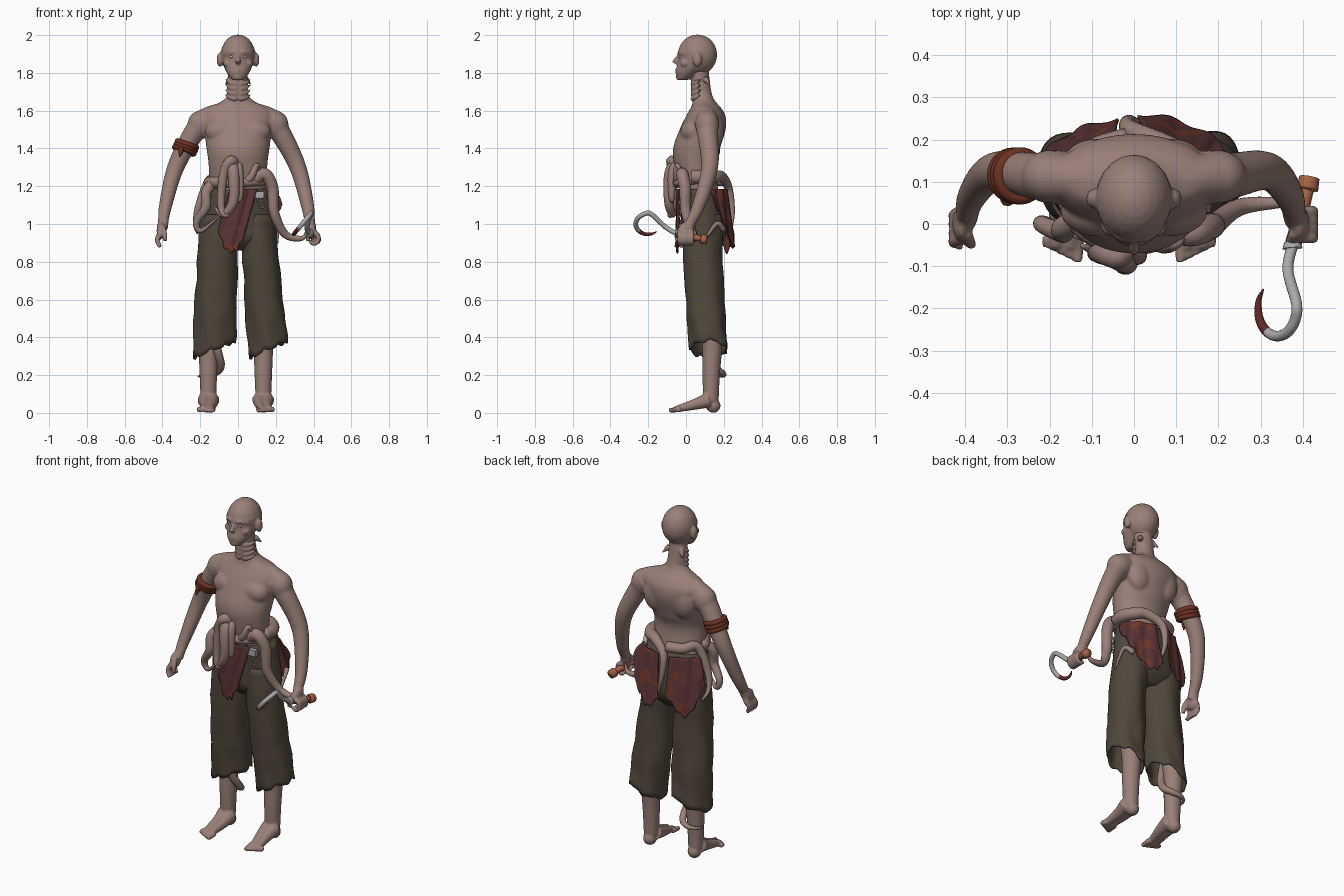
import bpy, bmesh, math
from mathutils import Vector, Matrix, noise

if "Cube" in bpy.data.objects:
    bpy.data.objects.remove(bpy.data.objects["Cube"])


def material(name, *rgb):
    mat = bpy.data.materials.new(name)
    mat.use_nodes = True
    mat.diffuse_color = (*rgb, 1)
    shader = next(n for n in mat.node_tree.nodes if n.type == "BSDF_PRINCIPLED")
    shader.inputs["Base Color"].default_value = (*rgb, 1)
    return mat


SKIN = material("skin", .32, .215, .187)
OLIVE = material("olive cloth", .079, .063, .043)
MAROON = material("maroon cloth", .105, .034, .036)
RUST = material("rust stain", .17, .04, .023)
LEATHER = material("red leather", .15, .032, .016)
STEEL = material("steel", .4, .4, .41)
WOOD = material("orange wood", .38, .125, .062)
BLOOD = material("dried blood", .12, .022, .022)
EYE = material("eye", .42, .38, .34)


def smooth_path(points, steps=6):
    """Smooth curve through points of any dimension."""
    p = [Vector(q) for q in points]
    p = [p[0] * 2 - p[1]] + p + [p[-1] * 2 - p[-2]]
    path = []
    for before, start, end, after in zip(p, p[1:], p[2:], p[3:]):
        leave, arrive = (end - before) / 2, (after - start) / 2
        for i in range(steps):
            t = i / steps
            ease = t * t * (3 - 2 * t)
            path.append(start.lerp(end, ease) + leave * t * (1 - t) ** 2 - arrive * t * t * (1 - t))
    return path + [p[-2]]


def circle(sides):
    return [(math.cos(math.tau * i / sides), math.sin(math.tau * i / sides)) for i in range(sides)]


def loft(bm, rings, cap=True):
    loops = [[bm.verts.new(co) for co in ring] for ring in rings]
    for low, high in zip(loops, loops[1:]):
        for i in range(len(low)):
            bm.faces.new((low[i - 1], low[i], high[i], high[i - 1]))
    if cap:
        bm.faces.new(loops[0][::-1])
        bm.faces.new(loops[-1])


def stack(bm, *levels, cap=True):
    """Horizontal ellipses given as height, centre y, half width, half depth."""
    loft(bm, [[(w * c, y + d * s, z) for c, s in circle(48)]
              for z, y, w, d in smooth_path(levels)], cap)


def tube(bm, thick, thin, *points, taper=1, sides=16):
    """Round tube whose radius runs from thick to thin along the points."""
    path = smooth_path(points)
    last = len(path) - 1
    rings, side, old_axis = [], None, None
    for i, centre in enumerate(path):
        axis = (path[min(i + 1, last)] - path[max(i - 1, 0)]).normalized()
        if side is None:
            side = axis.orthogonal().normalized()
        else:
            side = old_axis.rotation_difference(axis) @ side
        old_axis, up = axis, axis.cross(side)
        radius = thick + (thin - thick) * (i / last) ** taper
        rings.append([centre + (side * c + up * s) * radius for c, s in circle(sides)])
    loft(bm, rings)


def ball(bm, centre, radii):
    bmesh.ops.create_uvsphere(bm, u_segments=20, v_segments=14, radius=1,
                              matrix=Matrix.Translation(centre) @ Matrix.Diagonal((*radii, 1)))


def finish(bm, name, *mats, fuse=0, cloth=0):
    bmesh.ops.recalc_face_normals(bm, faces=bm.faces)
    mesh = bpy.data.meshes.new(name)
    bm.to_mesh(mesh)
    bm.free()
    for mat in mats:
        mesh.materials.append(mat)
    mesh.shade_smooth()
    obj = bpy.data.objects.new(name, mesh)
    bpy.context.collection.objects.link(obj)
    if fuse:
        remesh = obj.modifiers.new("fuse", "REMESH")
        remesh.mode, remesh.voxel_size, remesh.use_smooth_shade = "VOXEL", .006, True
        soften = obj.modifiers.new("soften", "SMOOTH")
        soften.iterations = fuse
    if cloth:
        obj.modifiers.new("cloth", "SOLIDIFY").thickness = cloth
    return obj


# Torso, shoulders and arms
bm = bmesh.new()
stack(bm, (1.08, .09, .15, .1), (1.3, .047, .155, .107), (1.4, .056, .167, .124), (1.5, .088, .18, .122),
      (1.57, .105, .195, .105), (1.615, .105, .165, .08), (1.645, .097, .095, .062), (1.69, .085, .054, .052),
      (1.82, .07, .05, .045))
for s, k in ((-1, -1), (1, .96)):
    ball(bm, (s * .085, .03, 1.49), (.09, .06, .065))
    ball(bm, (s * .09, .15, 1.5), (.075, .053, .1))
    ball(bm, (s * .2, .112, 1.525), (.068, .064, .075))
    tube(bm, .045, .06, (s * .06, .1, 1.605), (s * .14, .108, 1.575), (s * .2, .112, 1.54))
    tube(bm, .066, .025, (s * .17, .11, 1.545), (k * .235, .114, 1.48), (k * .33, .125, 1.3),
         (k * .383, .068, 1.1), (k * .4, .01, .98), sides=20)
finish(bm, "torso_and_arms", SKIN, fuse=16)

# Head, face and ragged neck folds
bm = bmesh.new()
tube(bm, .053, .047, (-.005, .085, 1.66), (-.005, .07, 1.83))
ball(bm, (0, .061, 1.896), (.091, .104, .107))
stack(bm, (1.762, -.02, .028, .028), (1.775, -.01, .042, .04), (1.81, .012, .065, .066),
      (1.86, .046, .083, .089), (1.92, .06, .09, .101))
tube(bm, .008, .015, (0, -.038, 1.895), (0, -.062, 1.852))
ball(bm, (0, -.03, 1.779), (.03, .024, .018))
ball(bm, (0, -.033, 1.815), (.036, .02, .02))
for s in (-1, 1):
    tube(bm, .007, .004, (0, -.052, 1.812 + s * .007), (s * .028, -.036, 1.811))
    tube(bm, .008, .009, (0, -.038, 1.905), (s * .035, -.032, 1.909), (s * .068, 0, 1.9))
    ball(bm, (s * .052, -.003, 1.85), (.027, .027, .022))
    ball(bm, (s * .096, .06, 1.87), (.017, .024, .038))
    for k in range(4):
        z = 1.66 + k * .027
        tube(bm, .014, .004, (s * .01, .035, z), (s * .045, .05, z + .008), (s * .066, .08, z + .025))
    tube(bm, .018, .002, (s * .04, .1, 1.77), (s * .07, .13, 1.735))
finish(bm, "head_and_neck", SKIN, fuse=3)

# Hands: relaxed right fingers, left fingers curled round the grip
bm = bmesh.new()
for k in (-1, .96):
    tube(bm, .026, .03, (k * .391, .035, 1.03), (k * .402, .01, .975))
    ball(bm, (k * .408, 0, .965), (.023, .042, .046))
    tube(bm, .015, .011, (k * .398, -.02, .985), (k * .388, -.045, .945), (k * .385, -.047, .91))
for i in range(4):
    y = .03 - .021 * i
    tube(bm, .015, .011, (-.412, y, .95), (-.428, y - .01, .915), (-.412, y - .018, .878))
    tube(bm, .014, .011, *[(.402 + .024 * math.cos(a), y, .925 + .03 * math.sin(a))
                           for a in (1.7, .6, -.5, -1.6, -2.5)])
finish(bm, "hands", SKIN, fuse=3)

# Eyes
bm = bmesh.new()
for s in (-1, 1):
    ball(bm, (s * .033, -.025, 1.885), (.014, .014, .008))
finish(bm, "eyes", EYE)

# Legs, feet and toes
bm = bmesh.new()
for s, x in ((-1, -.157), (1, .134)):
    tube(bm, .064, .041, (x, .12, .52), (x, .138, .36), (x, .133, .2), (x, .132, .06), taper=.7)
    ball(bm, (x, .145, .038), (.037, .038, .038))
    for side in (-1, 1):
        edge = x + side * .017
        tube(bm, .042, .017, (edge, .125, .07), (edge, .05, .046), (edge + s * .012, -.055, .019))
    for i in range(5):
        toe = x + s * (.012 + (i - 2) * .018)
        tube(bm, .015, .012, (toe, -.03, .02), (toe, .009 * i - .09, .013))
finish(bm, "legs_and_feet", SKIN, fuse=4)

# Trouser seat
bm = bmesh.new()
stack(bm, (1.185, .083, .18, .115), (1, .096, .202, .12), (.92, .094, .2, .11), (.86, .095, .13, .06))
finish(bm, "trouser_seat", OLIVE)

# Trouser legs with folds and slanted, torn hems
for name, s, spread, width in (("right_trouser_leg", -1, .035, 1.06), ("left_trouser_leg", 1, .085, .96)):
    bm = bmesh.new()
    stack(bm, (1.05, .09, .097, .1), (.8, .09, .103, .106), (.5, .108, .107, .101), (.335, .122, .109, .1), cap=False)
    for v in bm.verts:
        x, y, z = v.co
        a = math.atan2(y - .11, x)
        low = max(0, (.62 - z) / .28)
        fold = .004 * math.sin(a * 5 + z * 9) * min(1, low + .3) + .01 * noise.noise(v.co * 9)
        v.co.x = x * width + s * (.1 + spread * (1.05 - z)) + fold * math.cos(a)
        v.co.y += fold * math.sin(a)
        v.co.z += low * (.4 * x + .008 * math.sin(a * 6) + .003 * math.sin(a * 13))
    finish(bm, name, OLIVE, cloth=.008)


def hip_cloth(name, start, end, twist, flare, *drop):
    """Torn cloth round the seat between two angles, with drop lengths along it."""
    bm = bmesh.new()
    lengths = smooth_path([(d, 0) for d in drop], 8)
    rows, grid = 26, []
    for i, (length, _) in enumerate(lengths):
        u = i / (len(lengths) - 1)
        length += .012 * math.sin(u * 31)
        column = []
        for j in range(rows + 1):
            t = j / rows
            a = math.radians(start + (end - start) * u + twist * t)
            out = .012 + flare * t + .005 * math.sin(u * 15 + t * 3)
            wide = .18 + .018 * min(1, t * 2) + out
            column.append(bm.verts.new((wide * math.cos(a), .088 + (.117 + out) * math.sin(a), 1.185 - length * t)))
        grid.append(column)
    for a, b in zip(grid, grid[1:]):
        for j in range(rows):
            face = bm.faces.new((a[j], b[j], b[j + 1], a[j + 1]))
            face.material_index = int(noise.noise(face.calc_center_median() * 20) > .27)
    finish(bm, name, MAROON, RUST, cloth=.006)


hip_cloth("front_cloth", -102, -60, -17, .005, .22, .31, .33, .3, .16)
hip_cloth("back_right_cloth", 102, 162, -3, .035, .22, .29, .33, .24, .16)
hip_cloth("back_left_cloth", 18, 82, 6, .045, .08, .17, .26, .31, .25)


def tentacle(name, thick, *points):
    bm = bmesh.new()
    tube(bm, thick, .004, *points, taper=2)
    finish(bm, name, SKIN)


def waist_arc(start, end, height, count=4):
    """Points round the waist between two angles in degrees."""
    angles = [math.radians(start + (end - start) * i / (count - 1)) for i in range(count)]
    return [(.155 * math.cos(a), .075 + .125 * math.sin(a), height) for a in angles]


# Belly tentacles
tentacle("belly_tentacle_outer", .029, (-.01, -.02, 1.29), (-.035, -.075, 1.335), (-.075, -.07, 1.27),
         (-.09, -.07, 1.1), (-.065, -.085, 1.045), (-.03, -.08, 1.08))
tentacle("belly_tentacle_middle", .034, (-.05, -.01, 1.33), (-.025, -.08, 1.28), (-.025, -.09, 1.12),
         (-.08, -.07, 1.05), (-.125, -.05, 1.09))
tentacle("belly_tentacle_inner", .026, (-.01, -.02, 1.33), (.005, -.07, 1.28), (.01, -.075, 1.14), (-.02, -.07, 1.12))
tentacle("belly_tentacle_left", .022, (.03, -.03, 1.21), (.07, -.05, 1.25), (.1, -.045, 1.31), (.12, -.03, 1.27))
# Waist and hip tentacles
tentacle("waist_tentacle", .031, *waist_arc(-175, 10, 1.22, 6))
tentacle("left_hip_tentacle", .034, (.08, -.01, 1.23), (.14, -.02, 1.265), (.183, -.005, 1.19),
         (.192, 0, 1.06), (.25, .04, .945), (.34, .05, .925), (.37, .045, .975))
tentacle("right_hip_tentacle", .028, (-.12, .02, 1.23), (-.168, -.01, 1.17), (-.17, -.02, 1.09),
         (-.22, 0, 1.01), (-.195, 0, .965), (-.1, -.045, 1.04))
tentacle("back_tentacle", .036, *waist_arc(-20, 65, 1.25), (-.01, .225, 1.19), (-.01, .245, 1.06), (.025, .235, .94))
tentacle("right_back_tentacle", .03, *waist_arc(95, 165, 1.23, 3), (-.205, .09, 1.1), (-.225, .11, 1), (-.215, .16, .95))
tentacle("left_small_tentacle", .015, (.17, .2, .97), (.205, .16, 1), (.21, .09, .9))
# Tentacle winding down the right ankle
coil = [(-.15 + .06 * math.cos(a), .14 + .06 * math.sin(a), .19 + .17 * math.exp(-a - 1))
        for a in (-1.5, -.8, 0, .8, 1.6, 2.4, 3.2)]
tentacle("ankle_tentacle", .024, (-.13, .08, .48), *coil)

# Hook: steel shank and bowl with a stained point, collar and wooden grip
bm = bmesh.new()
bowl = [(.34 + .046 * math.cos(a), -.2 - .066 * math.sin(a), 1 + .055 * math.cos(a))
        for a in (-.2, .4, 1, 1.6, 2.2, 2.8, 3.4, 3.9)]
tube(bm, .013, .002, (.39, 0, .94), (.376, -.05, .95), (.365, -.11, .985), *bowl, taper=6)
for face in bm.faces:
    c = face.calc_center_median()
    face.material_index = int(c.x < .32 and c.z < .98)
finish(bm, "hook", STEEL, BLOOD)
bm = bmesh.new()
tube(bm, .019, .024, (.375, -.043, .95), (.376, -.058, .952))
finish(bm, "hook_collar", STEEL)
bm = bmesh.new()
tube(bm, .02, .016, (.378, -.045, .948), (.39, 0, .938), (.41, .08, .922))
tube(bm, .026, .024, (.411, .082, .921), (.416, .11, .916))
finish(bm, "hook_grip", WOOD)


def ring(name, mat, centre, axis, major, minor):
    bpy.ops.mesh.primitive_torus_add(location=centre, major_radius=major, minor_radius=minor,
                                     major_segments=32, minor_segments=10)
    obj = bpy.context.object
    obj.name = name
    obj.rotation_euler = Vector(axis).to_track_quat("Z", "Y").to_euler()
    obj.data.materials.append(mat)
    obj.data.shade_smooth()


# Arm band, belt buckle and chain
for i in range(3):
    ring(f"arm_band_{i}", LEATHER, (-.27 - i * .007, .114, 1.422 - i * .016), (.35, .08 * i, 1), .053, .015)
    ring(f"chain_link_{i}", STEEL, (.112 + i * .008, -.028, 1.13 - i * .017), (i % 2, 1, 0), .01, .004)
bm = bmesh.new()
tube(bm, .018, .004, (-.3, .06, 1.4), (-.308, .048, 1.355))
finish(bm, "arm_band_knot", LEATHER)
bm = bmesh.new()
bmesh.ops.create_cube(bm, size=1, matrix=Matrix.Translation((.112, -.022, 1.155)) @ Matrix.Diagonal((.05, .025, .035, 1)))
finish(bm, "buckle", STEEL).data.shade_flat()
